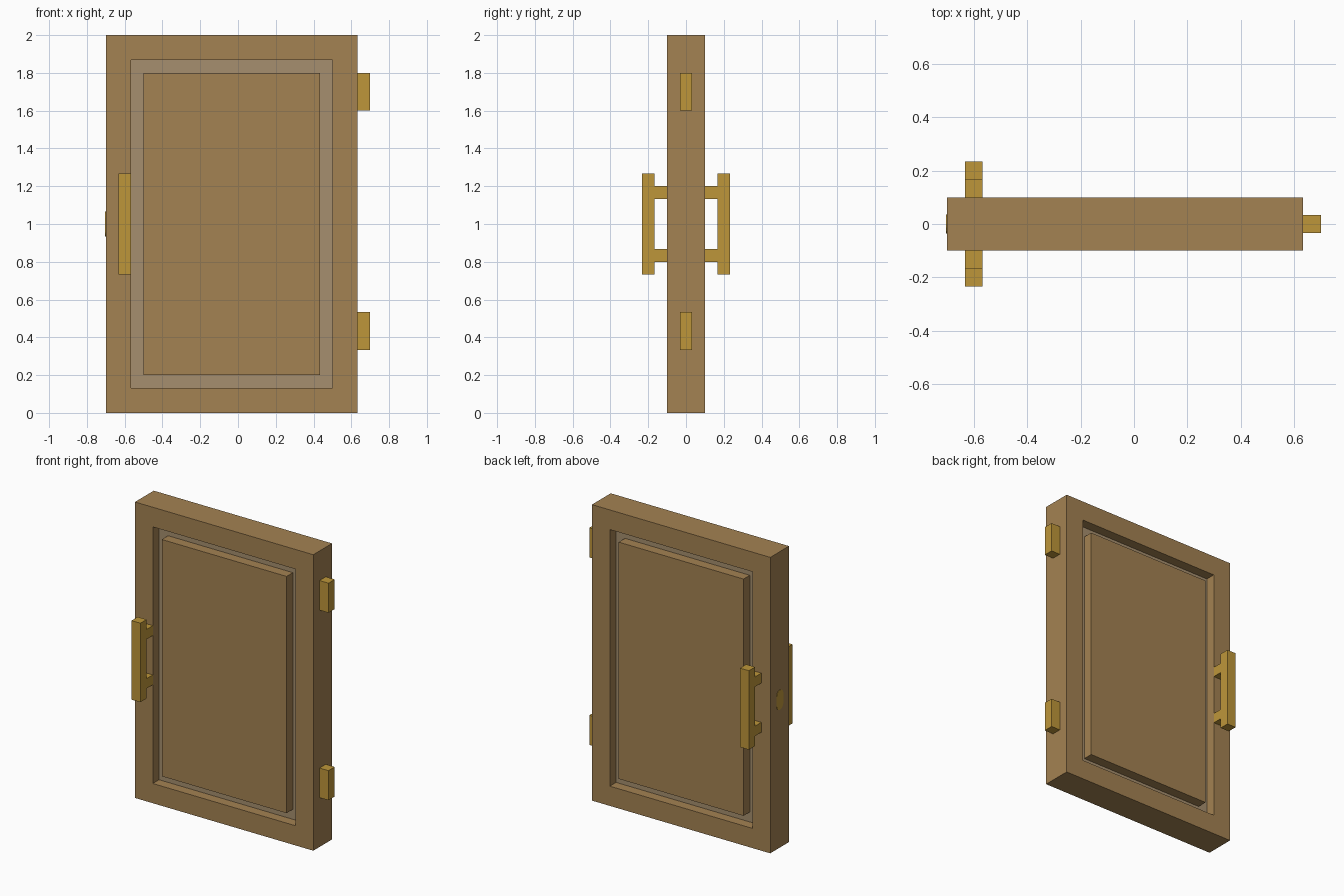
import bpy, bmesh, math

cube = bpy.data.objects.get("Cube")
if cube:
    bpy.data.objects.remove(cube, do_unlink=True)


def material(name, rgb):
    m = bpy.data.materials.new(name)
    m.use_nodes = True
    m.diffuse_color = (*rgb, 1)
    m.node_tree.nodes["Principled BSDF"].inputs["Base Color"].default_value = (*rgb, 1)
    return m


WOOD = material("warm wood", (0.371, 0.223, 0.084))
PALE = material("pale wood", (0.381, 0.275, 0.156))
BRASS = material("brass", (0.515, 0.305, 0.042))


def finish(name, bm, mat):
    bmesh.ops.recalc_face_normals(bm, faces=bm.faces)
    me = bpy.data.meshes.new(name)
    bm.to_mesh(me)
    bm.free()
    me.materials.append(mat)
    ob = bpy.data.objects.new(name, me)
    bpy.context.collection.objects.link(ob)
    return ob


def extrude(bm, faces, vec):
    geo = bmesh.ops.extrude_face_region(bm, geom=faces)["geom"]
    bmesh.ops.translate(bm, vec=vec, verts=[v for v in geo if isinstance(v, bmesh.types.BMVert)])


def box(name, x, y, z, mat):
    bm = bmesh.new()
    bmesh.ops.create_cube(bm, size=1)
    for v in bm.verts:
        v.co = [r[0] if c < 0 else r[1] for c, r in zip(v.co, (x, y, z))]
    return finish(name, bm, mat)


# Frame: a rectangular ring extruded through the door's thickness
OUTER = (-0.7, 0.633, 0, 2)
INNER = (-0.567, 0.5, 0.133, 1.867)
bm = bmesh.new()
rings = [[bm.verts.new((x, -0.1, z)) for x, z in ((a, c), (b, c), (b, d), (a, d))]
         for a, b, c, d in (OUTER, INNER)]
ring_faces = [bm.faces.new((rings[0][i], rings[0][(i + 1) % 4],
                            rings[1][(i + 1) % 4], rings[1][i])) for i in range(4)]
extrude(bm, ring_faces, (0, 0.2, 0))
finish("door_frame", bm, WOOD)

# Recessed board and the raised panel on each side of it
box("recessed_board", INNER[:2], (-0.033, 0.033), INNER[2:], PALE)
for side, s in (("front", -1), ("back", 1)):
    box(side + "_raised_panel", (-0.5, 0.433), sorted((s * 0.033, s * 0.1)), (0.2, 1.8), WOOD)

# Pull handles: one bar on two posts, on both sides of the door
for side, s in (("front", -1), ("back", 1)):
    box(side + "_handle_bar", (-0.633, -0.567), sorted((s * 0.167, s * 0.233)), (0.733, 1.267), BRASS)
    for part, z in (("lower", 0.8), ("upper", 1.133)):
        box(f"{side}_handle_{part}_post", (-0.633, -0.567),
            sorted((s * 0.1, s * 0.167)), (z, z + 0.067), BRASS)

# Hinges on the left edge
for part, z in (("lower", 0.333), ("upper", 1.6)):
    box(part + "_hinge", (0.633, 0.7), (-0.033, 0.033), (z, z + 0.2), BRASS)

# Latch: thin round-ended plate on the right edge
bm = bmesh.new()
R, HALF, N = 0.036, 0.031, 8
outline = []
for end in (0, 1):
    for i in range(N + 1):
        a = math.pi * (end + i / N)
        outline.append(bm.verts.new((-0.7, R * math.cos(a),
                                     1 + R * math.sin(a) + (-HALF if end else HALF))))
extrude(bm, [bm.faces.new(outline)], (-0.003, 0, 0))
finish("latch_plate", bm, BRASS)
